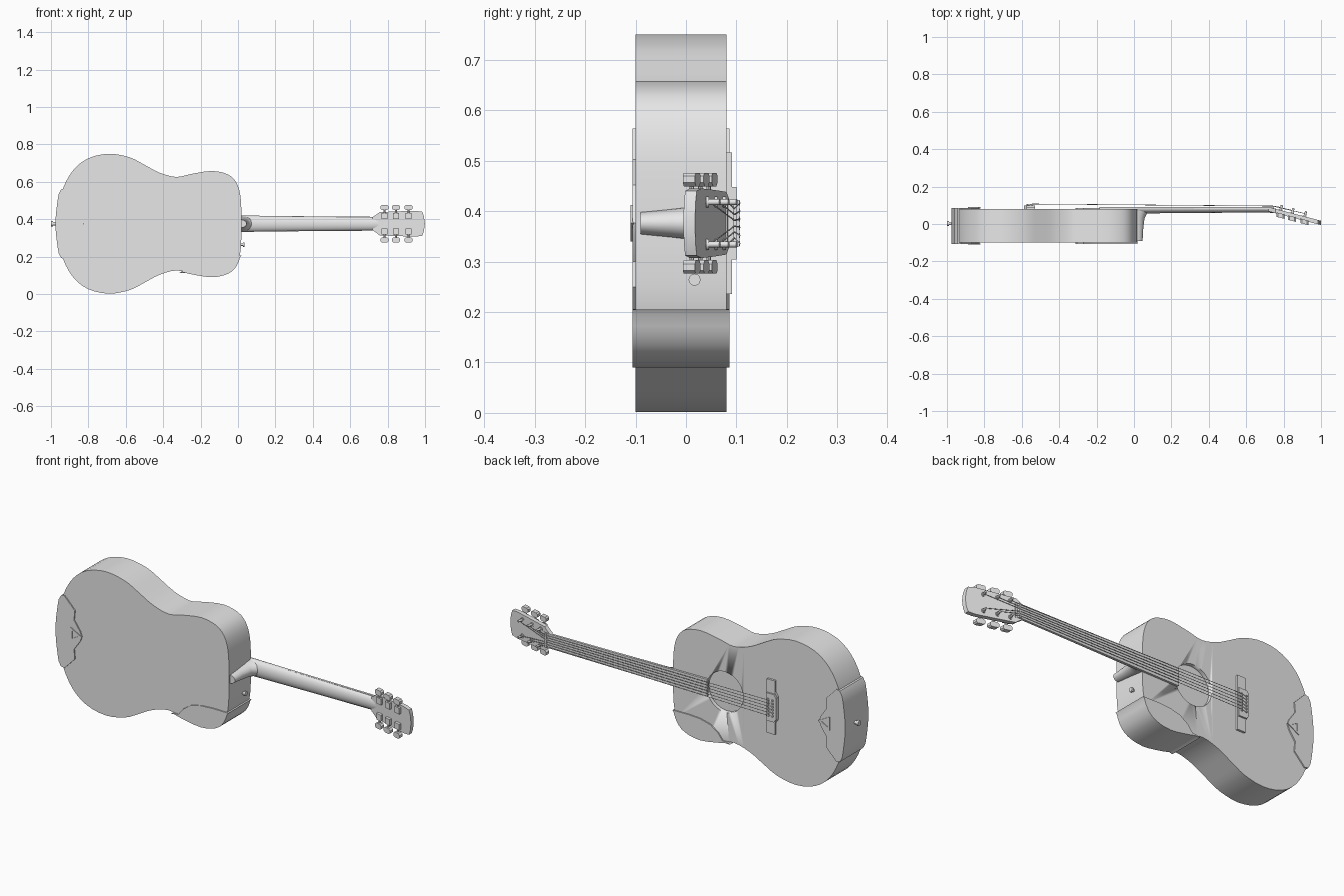
import bpy, bmesh, math
from mathutils import Vector, Matrix

if "Cube" in bpy.data.objects:
    bpy.data.objects.remove(bpy.data.objects["Cube"])

grey = bpy.data.materials.new("plain grey")
grey.diffuse_color = (0.8, 0.8, 0.8, 1)
grey.use_nodes = True
grey.node_tree.nodes["Principled BSDF"].inputs["Base Color"].default_value = grey.diffuse_color
ZC = 0.376          # height of the long axis
SLOPE = -0.26       # headstock lean


def finish(name, bm, angle=30):
    bmesh.ops.recalc_face_normals(bm, faces=bm.faces)
    me = bpy.data.meshes.new(name)
    bm.to_mesh(me)
    bm.free()
    me.materials.append(grey)
    ob = bpy.data.objects.new(name, me)
    bpy.context.collection.objects.link(ob)
    bpy.ops.object.select_all(action='DESELECT')
    ob.select_set(True)
    bpy.context.view_layer.objects.active = ob
    bpy.ops.object.shade_smooth_by_angle(angle=math.radians(angle))
    return ob


def lean(x):
    return SLOPE * (x - 0.74)


def prism(name, pts, y0, y1, leaning=False):
    """Extrude an x-z outline along y."""
    bm = bmesh.new()
    f = bm.faces.new([bm.verts.new((x, y0, z)) for x, z in pts])
    top = bmesh.ops.extrude_face_region(bm, geom=[f])['geom']
    bmesh.ops.translate(bm, vec=(0, y1 - y0, 0),
                        verts=[v for v in top if isinstance(v, bmesh.types.BMVert)])
    if leaning:
        for v in bm.verts:
            v.co.y += lean(v.co.x)
    return finish(name, bm)


def loft(name, rings):
    bm = bmesh.new()
    loops = [[bm.verts.new(p) for p in r] for r in rings]
    for a, b in zip(loops, loops[1:]):
        for i in range(len(a)):
            j = (i + 1) % len(a)
            bm.faces.new((a[i], a[j], b[j], b[i]))
    bm.faces.new(loops[0])
    bm.faces.new(loops[-1])
    return finish(name, bm)


def rod(name, a, b, r, r2=None, sides=12):
    a, b = Vector(a), Vector(b)
    bm = bmesh.new()
    rot = (b - a).to_track_quat('Z', 'Y').to_matrix().to_4x4()
    bmesh.ops.create_cone(bm, cap_ends=True, segments=sides, radius1=r,
                          radius2=r if r2 is None else r2, depth=(b - a).length,
                          matrix=Matrix.Translation((a + b) / 2) @ rot)
    return finish(name, bm, 40)


def mirrored(half):
    """Mirror an (x, offset) half outline about the long axis."""
    return [(x, ZC + h) for x, h in half] + [(x, ZC - h) for x, h in reversed(half) if h > 0]


# Body outline: spline through half of the shape, then mirrored
key = [(-0.955, -0.09), (-0.962, 0), (-0.955, 0.09), (-0.935, 0.19), (-0.88, 0.288),
       (-0.80, 0.35), (-0.69, 0.374), (-0.58, 0.355), (-0.50, 0.315), (-0.42, 0.273),
       (-0.33, 0.25), (-0.25, 0.266), (-0.14, 0.282), (-0.055, 0.264), (-0.01, 0.222),
       (0.012, 0.155), (0.018, 0.07), (0.018, 0), (0.018, -0.07)]
half = []
for i in range(1, len(key) - 2):
    p0, p1, p2, p3 = (Vector(p) for p in key[i - 1:i + 3])
    for k in range(3):
        t = k / 3
        half.append(tuple(0.5 * (2 * p1 + (p2 - p0) * t + (2 * p0 - 5 * p1 + 4 * p2 - p3) * t * t
                                 + (3 * p1 - p0 - 3 * p2 + p3) * t ** 3)))
half.append((0.018, 0))
outline = mirrored(half)
body = prism("body", outline, -0.1, 0.08)

# Sound hole cut as a shallow round recess
hole = rod("sound_hole_cutter", (-0.28, 0.06, ZC), (-0.28, 0.12, ZC), 0.105, sides=40)
mod = body.modifiers.new("sound_hole", 'BOOLEAN')
mod.object = hole
mod.solver = 'EXACT'
bpy.context.view_layer.objects.active = body
bpy.ops.object.modifier_apply(modifier="sound_hole")
bpy.data.objects.remove(hole)


def rim(test, d):
    """Part of the body outline, pushed outward by d."""
    out = []
    n = len(outline)
    for i, p in enumerate(outline):
        if test(*p):
            t = (Vector(outline[(i + 1) % n]) - Vector(outline[i - 1])).normalized()
            out.append((p[0] - t.y * d, p[1] + t.x * d))
    return out


# Wrap-around cover on the lower shoulder
edge = rim(lambda x, z: x > -0.31 and z < 0.205, 0.004)
prism("shoulder_cover", [(0.018, 0.205)] + edge +
      [(-0.313, 0.113), (-0.29, 0.122), (-0.27, 0.122), (-0.245, 0.155), (-0.20, 0.187),
       (-0.14, 0.202), (-0.07, 0.206)], -0.106, 0.086)

# Wrap-around cover on the tail, with a pointed inner edge
edge = sorted(rim(lambda x, z: x < -0.9 and 0.2 < z < 0.552, 0.014), key=lambda p: p[1])
inner = [(-0.925, 0.188), (-0.865, 0.25), (-0.87, 0.30), (-0.835, 0.35), (-0.825, 0.376)]
inner += [(x, 2 * ZC - z) for x, z in reversed(inner[:-1])]
prism("tail_cover", [(-0.945, 0.192)] + inner + [(-0.945, 0.56)] + edge[::-1], -0.106, 0.086)

# Triangular frames on both faces of the tail cover
for label, y in (("front", -0.107), ("back", 0.087)):
    bm = bmesh.new()
    tri = [Vector((-0.888, 0, ZC - 0.036)), Vector((-0.822, 0, ZC)), Vector((-0.888, 0, ZC + 0.036))]
    mid = sum(tri, Vector()) / 3
    rings = [[bm.verts.new(mid + (p - mid) * s + Vector((0, y + dy, 0))) for p in tri]
             for s, dy in ((1, -0.003), (1, 0.003), (0.55, 0.003), (0.55, -0.003))]
    for k in range(4):
        a, b = rings[k], rings[(k + 1) % 4]
        for i in range(3):
            j = (i + 1) % 3
            bm.faces.new((a[i], a[j], b[j], b[i]))
    finish(label + "_triangle_frame", bm)

# Strap buttons
rod("tail_button_stem", (-0.97, 0.003, ZC), (-0.992, 0.003, ZC), 0.009)
rod("tail_button", (-0.99, 0.003, ZC), (-1.0, 0.003, ZC), 0.014)
rod("shoulder_button_stem", (0.015, 0.017, 0.264), (0.03, 0.017, 0.264), 0.006)
rod("shoulder_button", (0.026, 0.017, 0.264), (0.035, 0.017, 0.264), 0.012)

# Neck and heel, both lofted from half ellipses
arc = [math.pi * i / 12 for i in range(13)]
loft("neck", [[(x, 0.082 - d * math.sin(a), ZC + w * math.cos(a)) for a in arc]
              for x, w, d in ((0.015, 0.044, 0.026), (0.08, 0.043, 0.025),
                              (0.70, 0.036, 0.020), (0.76, 0.036, 0.024))])
loft("heel", [[(0.014 + d * math.sin(a), y, ZC + w * math.cos(a)) for a in arc]
              for y, d, w in ((-0.09, 0.032, 0.022), (-0.03, 0.035, 0.028), (0.03, 0.042, 0.035),
                              (0.055, 0.055, 0.039), (0.075, 0.085, 0.041))])
prism("fretboard", mirrored([(-0.185, 0.044), (0.74, 0.037)]), 0.079, 0.091)
prism("nut", mirrored([(0.737, 0.037), (0.748, 0.037)]), 0.08, 0.095)

# Headstock
prism("headstock", mirrored([(0.72, 0.036), (0.735, 0.045), (0.757, 0.062), (0.85, 0.066),
                             (0.95, 0.069), (0.985, 0.064), (0.994, 0.04), (0.999, 0)]),
      0.062, 0.085, True)

# Bridge: thin arms, thicker middle, saddle
prism("bridge_base", mirrored([(-0.588, 0), (-0.588, 0.06), (-0.575, 0.08), (-0.575, 0.14),
                               (-0.528, 0.14), (-0.528, 0)]), 0.079, 0.091)
prism("bridge_middle", mirrored([(-0.588, 0.055), (-0.575, 0.072), (-0.53, 0.072)]), 0.09, 0.1)
prism("saddle", mirrored([(-0.548, 0.046), (-0.54, 0.046)]), 0.095, 0.106)

# Tuners, three on each side
posts = []
for side in (1, -1):
    for i, x in enumerate((0.783, 0.845, 0.912)):
        y = lean(x)
        z = ZC + side * 0.042
        tag = ("upper" if side > 0 else "lower") + "_" + str(i + 1)
        rod("tuner_washer_" + tag, (x, y + 0.084, z), (x, y + 0.09, z), 0.011)
        rod("tuner_post_" + tag, (x, y + 0.084, z), (x + 0.008, y + 0.112, z), 0.006)
        prism("tuner_gear_box_" + tag, [(x - 0.016, z - 0.016), (x + 0.016, z - 0.016),
                                        (x + 0.016, z + 0.016), (x - 0.016, z + 0.016)],
              0.048, 0.064, True)
        rod("tuner_shaft_" + tag, (x, y + 0.056, z),
            (x, y + 0.056, ZC + side * 0.08), 0.0045, sides=8)
        lo, hi = ZC + side * 0.073, ZC + side * 0.1
        prism("tuner_button_" + tag, [(x - 0.013, lo), (x + 0.013, lo), (x + 0.022, lo + side * 0.008),
                                      (x + 0.022, hi - side * 0.006), (x + 0.014, hi),
                                      (x - 0.014, hi), (x - 0.022, hi - side * 0.006),
                                      (x - 0.022, lo + side * 0.008)], 0.044, 0.068, True)
        posts.append((side, i, (x + 0.004, y + 0.1, z - side * 0.006)))

# Strings from bridge over the saddle and nut to the posts, with bridge pins
for side, i, post in posts:
    s = side * (2.5 - i) / 2.5
    path = [(-0.57, 0.098, ZC + s * 0.04), (-0.544, 0.107, ZC + s * 0.04),
            (0.742, 0.096, ZC + s * 0.029), post]
    cu = bpy.data.curves.new("string", 'CURVE')
    cu.dimensions = '3D'
    cu.bevel_depth = 0.0016
    cu.bevel_resolution = 0
    sp = cu.splines.new('POLY')
    sp.points.add(len(path) - 1)
    for p, q in zip(sp.points, path):
        p.co = (*q, 1)
    cu.materials.append(grey)
    bpy.context.collection.objects.link(bpy.data.objects.new("string", cu))
    rod("bridge_pin", (-0.57, 0.095, ZC + s * 0.04), (-0.57, 0.107, ZC + s * 0.04), 0.005, sides=8)
